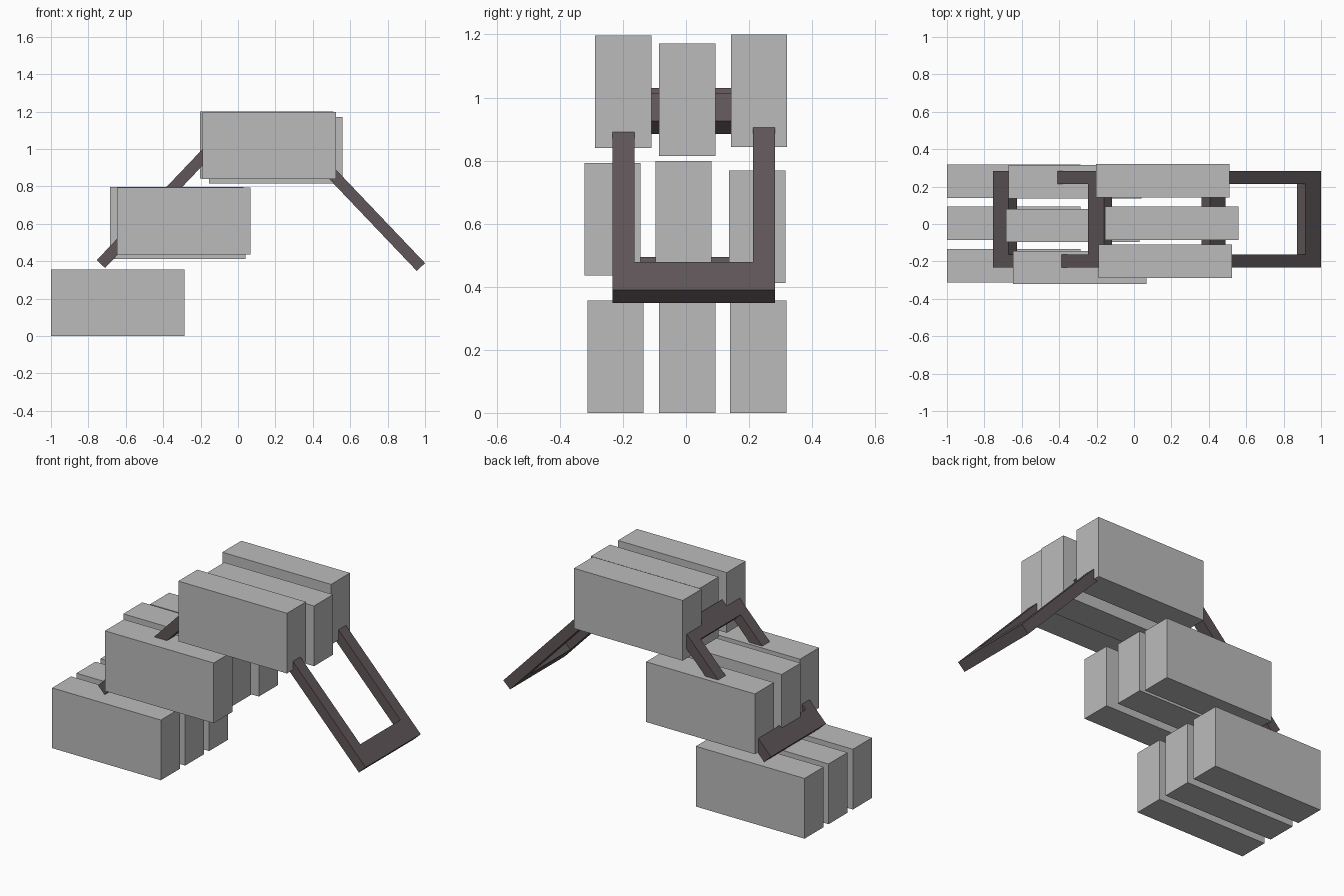
import bpy, bmesh, math
from mathutils import Vector, Matrix

old = bpy.data.objects.get("Cube")
if old:
    bpy.data.objects.remove(old, do_unlink=True)


def material(name, rgb):
    m = bpy.data.materials.new(name)
    m.use_nodes = True
    m.diffuse_color = (*rgb, 1)
    m.node_tree.nodes["Principled BSDF"].inputs["Base Color"].default_value = (*rgb, 1)
    return m


CONCRETE = material("concrete grey", (0.5, 0.5, 0.5))
STEEL = material("dark brown metal", (0.115, 0.093, 0.098))


def add_object(name, bm, mat):
    bmesh.ops.recalc_face_normals(bm, faces=bm.faces)
    mesh = bpy.data.meshes.new(name)
    bm.to_mesh(mesh)
    bm.free()
    mesh.materials.append(mat)
    ob = bpy.data.objects.new(name, mesh)
    bpy.context.collection.objects.link(ob)
    return ob


# Slabs: three per step, all the same size
SIZE = Vector((0.713, 0.178, 0.357))


def slab(name, corner):
    bm = bmesh.new()
    bmesh.ops.create_cube(bm, size=1)
    bmesh.ops.scale(bm, vec=SIZE, verts=bm.verts)
    ob = add_object(name, bm, CONCRETE)
    ob.location = Vector(corner) + SIZE / 2


steps = {  # lowest corner of each slab: front, middle, back
    "lower": [(-1, -0.313, 0), (-1, -0.085, 0), (-1, 0.14, 0)],
    "middle": [(-0.647, -0.322, 0.436), (-0.684, -0.097, 0.441), (-0.672, 0.137, 0.412)],
    "upper": [(-0.19, -0.288, 0.84), (-0.155, -0.085, 0.815), (-0.203, 0.143, 0.843)],
}
for step, corners in steps.items():
    for place, corner in zip(("front", "middle", "back"), corners):
        slab(f"{step}_{place}_slab", corner)


# Frames: rectangular ring with wide end bars, leaning up from its low end
LENGTH, WIDTH, THICK = 0.862, 0.516, 0.061
END_BAR, SIDE_BAR = 0.122, 0.07


def frame(name, low_corner, side):
    """low_corner is the (x, z) of the outer low edge; side is +1 or -1 in x."""
    bm = bmesh.new()

    def loop(inset_x, inset_y):
        x0, x1 = inset_x, LENGTH - inset_x
        y = WIDTH / 2 - inset_y
        return [bm.verts.new((px, py, 0)) for px, py in ((x0, -y), (x1, -y), (x1, y), (x0, y))]

    outer, inner = loop(0, 0), loop(END_BAR, SIDE_BAR)
    ring = [bm.faces.new((outer[i], outer[(i + 1) % 4], inner[(i + 1) % 4], inner[i]))
            for i in range(4)]
    grown = bmesh.ops.extrude_face_region(bm, geom=ring, use_keep_orig=True)
    moved = [v for v in grown["geom"] if isinstance(v, bmesh.types.BMVert)]
    bmesh.ops.translate(bm, vec=(0, 0, -THICK), verts=moved)
    # local x runs up the slope, local z points out of it
    tilt = math.radians(46.4)
    c, s = math.cos(tilt), math.sin(tilt)
    slope = Matrix(((-side * c, 0, side * s), (0, 1, 0), (s, 0, c)))
    bmesh.ops.transform(bm, matrix=slope.to_4x4(), verts=bm.verts)
    ob = add_object(name, bm, STEEL)
    ob.location = (low_corner[0], 0.025, low_corner[1])


frame("right_leaning_frame", (1.0, 0.39), 1)
frame("left_leaning_frame", (-0.755, 0.406), -1)
